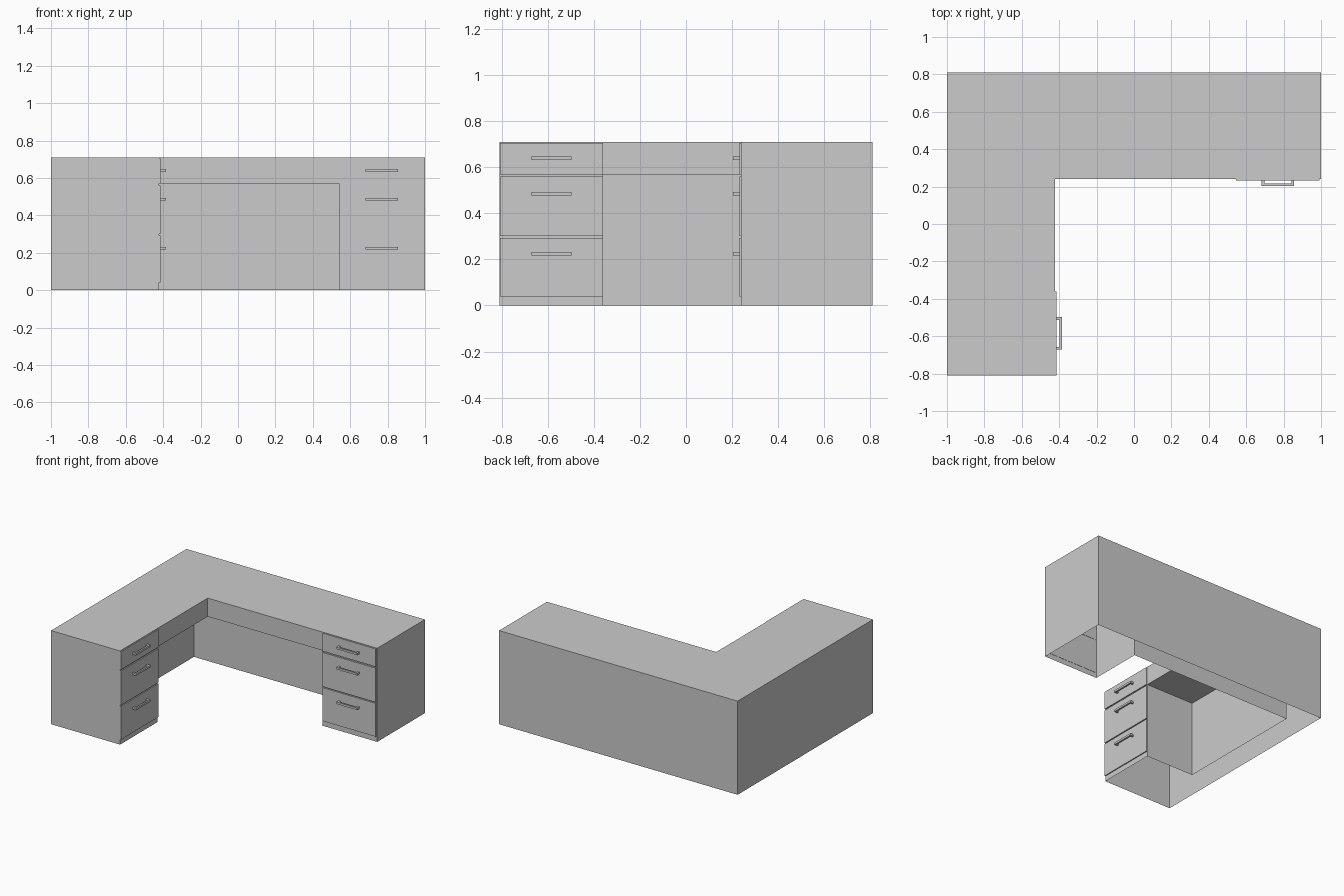
import bpy, bmesh
from math import radians
from mathutils import Matrix, Vector

if "Cube" in bpy.data.objects:
    bpy.data.objects.remove(bpy.data.objects["Cube"])

TOP, APRON = 0.71, 0.57


def finish(bm, name):
    bmesh.ops.remove_doubles(bm, verts=bm.verts, dist=1e-5)
    bmesh.ops.recalc_face_normals(bm, faces=bm.faces)
    mesh = bpy.data.meshes.new(name)
    bm.to_mesh(mesh)
    bm.free()
    obj = bpy.data.objects.new(name, mesh)
    bpy.context.collection.objects.link(obj)
    return obj


def walls(bm, path, z0, z1):
    for (x0, y0), (x1, y1) in zip(path, path[1:]):
        bm.faces.new([bm.verts.new(c) for c in
                      ((x0, y0, z0), (x1, y1, z0), (x1, y1, z1), (x0, y0, z1))])


def flat(bm, path, z):
    bm.faces.new([bm.verts.new((x, y, z)) for x, y in path])


def add_box(bm, lo, hi):
    lo, hi = Vector(lo), Vector(hi)
    m = Matrix.Translation((lo + hi) / 2) @ Matrix.Diagonal((*(hi - lo), 1))
    bmesh.ops.create_cube(bm, size=1, matrix=m)


# Plan corners of the L and of the knee space
corner = (-0.422, 0.24)
left_end, right_end = (-0.422, -0.36), (0.54, 0.24)
outer = [right_end, (1, 0.24), (1, 0.81), (-1, 0.81), (-1, -0.81), (-0.422, -0.81), left_end]
knee = [left_end, (-0.825, -0.36), (-0.825, 0.65), (0.54, 0.65), right_end]

# Desk shell, open underneath: outer walls, apron, knee space and top
bm = bmesh.new()
walls(bm, outer, 0, APRON)
walls(bm, outer, APRON, TOP)
walls(bm, [left_end, corner, right_end], APRON, TOP)
walls(bm, knee, 0, APRON)
flat(bm, knee + [corner], APRON)
flat(bm, outer + [corner], TOP)
bmesh.ops.remove_doubles(bm, verts=bm.verts, dist=1e-5)
bmesh.ops.dissolve_limit(bm, angle_limit=0.01, verts=bm.verts, edges=bm.edges)
finish(bm, "desk_shell")

# Drawer fronts and handles, modelled facing -y then placed on each pedestal
drawers = [("bottom", 0.04, 0.293, 0.224), ("middle", 0.301, 0.56, 0.486), ("top", 0.57, 0.706, 0.64)]


def drawer_stack(side, place):
    for level, z0, z1, zh in drawers:
        bm = bmesh.new()
        add_box(bm, (-0.224, -0.008, z0), (0.224, 0.002, z1))
        finish(bm, f"{side}_{level}_drawer_front").matrix_world = place
        bm = bmesh.new()
        a, b = zh - 0.0075, zh + 0.0075
        # bar and posts as one U-shaped prism
        u = [(-0.087, 0.002), (-0.087, -0.036), (0.087, -0.036), (0.087, 0.002),
             (0.072, 0.002), (0.072, -0.024), (-0.072, -0.024), (-0.072, 0.002)]
        flat(bm, u, a)
        flat(bm, u, b)
        walls(bm, u + u[:1], a, b)
        finish(bm, f"{side}_{level}_handle").matrix_world = place


drawer_stack("right", Matrix.Translation((0.769, 0.24, 0)))
drawer_stack("left", Matrix.Translation((-0.422, -0.585, 0)) @ Matrix.Rotation(radians(90), 4, 'Z'))
